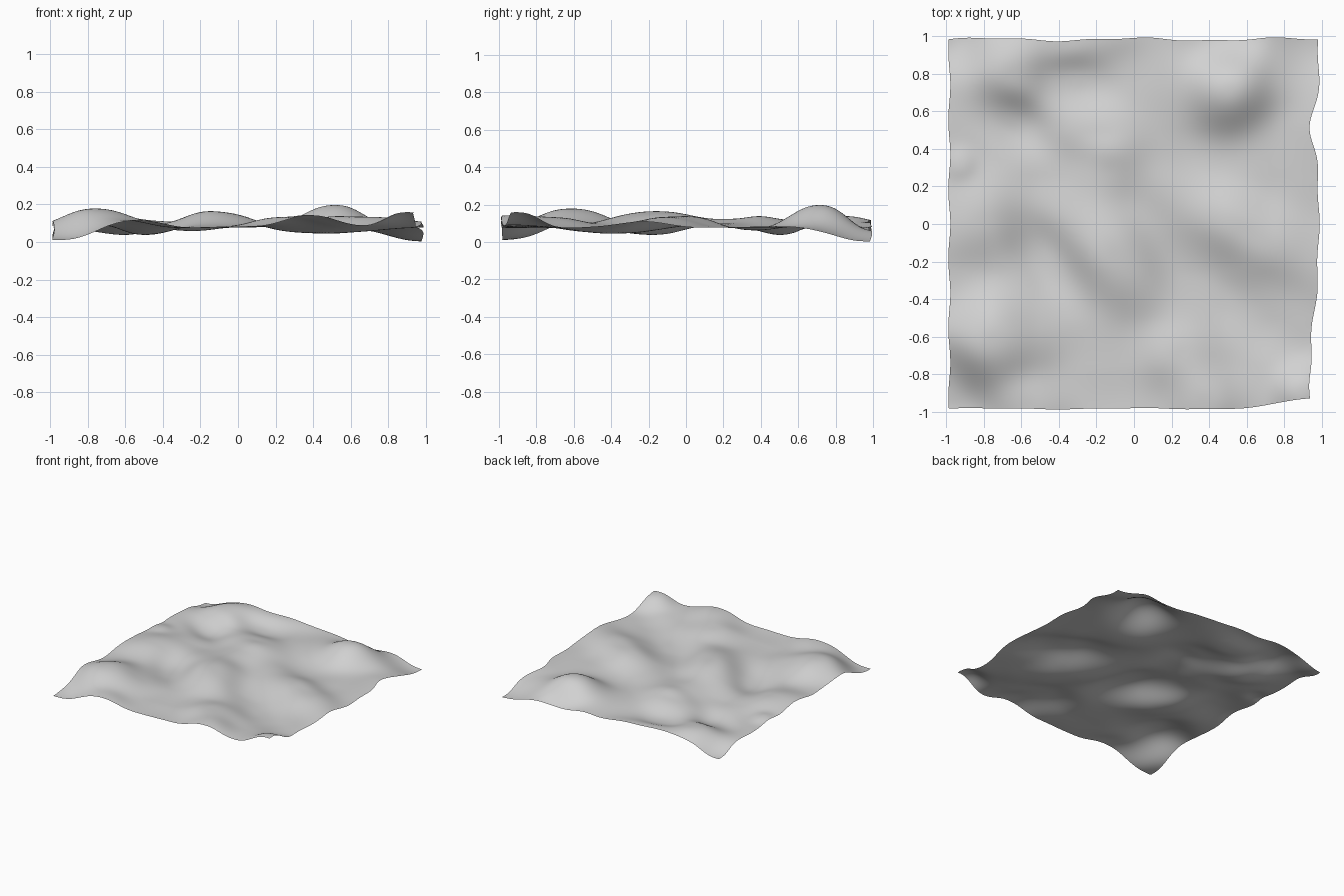
import bpy
import bmesh
from math import sin, cos, exp, radians
from mathutils import Vector, noise

cube = bpy.data.objects.get("Cube")
if cube:
    bpy.data.objects.remove(cube, do_unlink=True)

BASE = 0.08
CELLS = 128

# Round hills and hollows: x, y, height, radius
ROUND = [
    (0.51, 0.72, 0.115, 0.21),
    (-0.76, -0.62, 0.095, 0.24),
    (0.94, -0.94, 0.08, 0.17),
    (0.38, -0.96, 0.06, 0.18),
    (0.24, -0.7, 0.045, 0.19),
    (0.98, 0.98, -0.075, 0.24),
    (0.48, 1, -0.045, 0.18),
    (-0.67, 0.79, 0.06, 0.18),
    (-0.98, 0.98, -0.06, 0.17),
    (-0.82, 0.01, 0.045, 0.23),
    (-0.93, 0.32, 0.02, 0.08),
    (-0.13, 0.29, 0.03, 0.17),
    (0.4, 0.33, -0.025, 0.22),
]

# Long ridges and valleys: x, y, height, half length, half width, heading
LONG = [
    (-0.1, -0.17, 0.085, 0.34, 0.19, -59),
    (-0.17, 0.48, 0.04, 0.24, 0.15, -10),
    (-0.3, 0.76, -0.025, 0.2, 0.12, -10),
    (-0.35, 0.98, 0.03, 0.35, 0.13, 8),
    (0.6, -0.04, 0.055, 0.52, 0.17, -29),
    (0.46, -0.4, -0.03, 0.42, 0.16, -35),
    (-0.48, -0.18, -0.04, 0.28, 0.14, -55),
    (-0.66, 0.55, -0.045, 0.22, 0.13, -35),
    (-0.97, -0.92, -0.075, 0.28, 0.18, -52),
    (-0.55, -0.97, 0.03, 0.18, 0.14, 0),
]


def bell(dx, dy, length, width, heading=0, power=1):
    # Higher powers give a flatter top and steeper sides
    c, s = cos(radians(heading)), sin(radians(heading))
    u, v = (dx * c + dy * s) / length, (dy * c - dx * s) / width
    return exp(-((u * u + v * v) ** power))


def height(x, y):
    z = BASE
    for px, py, h, r in ROUND:
        z += h * bell(x - px, y - py, r, r, power=1.2)
    for px, py, h, length, width, heading in LONG:
        z += h * bell(x - px, y - py, length, width, heading, 1.3)
    z += 0.01 * noise.noise(Vector((x * 4, y * 4, 0.5)))
    return max(z, 0)


def edge_pull(x, y):
    # Wavy outline, fading towards the middle
    dx = 0.006 * abs(x) ** 6 * cos(y * 17)
    dy = abs(y) ** 6 * (0.008 * cos(x * 8) + 0.004 * sin(x * 19))
    if x > 0:
        dx -= 0.045 * bell(x - 1, y - 0.5, 0.3, 0.14)
        dx -= 0.035 * bell(x - 1, y + 0.65, 0.3, 0.28)
    if y < 0:
        dy *= 0.4
    corner = bell(x - 1, y + 1, 0.25, 0.25)
    return dx - 0.035 * corner, dy + 0.055 * corner


# Terrain sheet
bm = bmesh.new()
bmesh.ops.create_grid(bm, x_segments=CELLS, y_segments=CELLS, size=0.985)
for v in bm.verts:
    x, y = v.co.x, v.co.y
    dx, dy = edge_pull(x, y)
    v.co = (x + dx, y + dy, height(x, y))
for f in bm.faces:
    f.smooth = True

mesh = bpy.data.meshes.new("terrain")
bm.to_mesh(mesh)
bm.free()
terrain = bpy.data.objects.new("terrain", mesh)
bpy.context.collection.objects.link(terrain)

# Pale grey ground
color = (0.64, 0.64, 0.64, 1)
grey = bpy.data.materials.new("pale_grey")
grey.use_nodes = True
grey.diffuse_color = color
grey.node_tree.nodes["Principled BSDF"].inputs["Base Color"].default_value = color
mesh.materials.append(grey)
